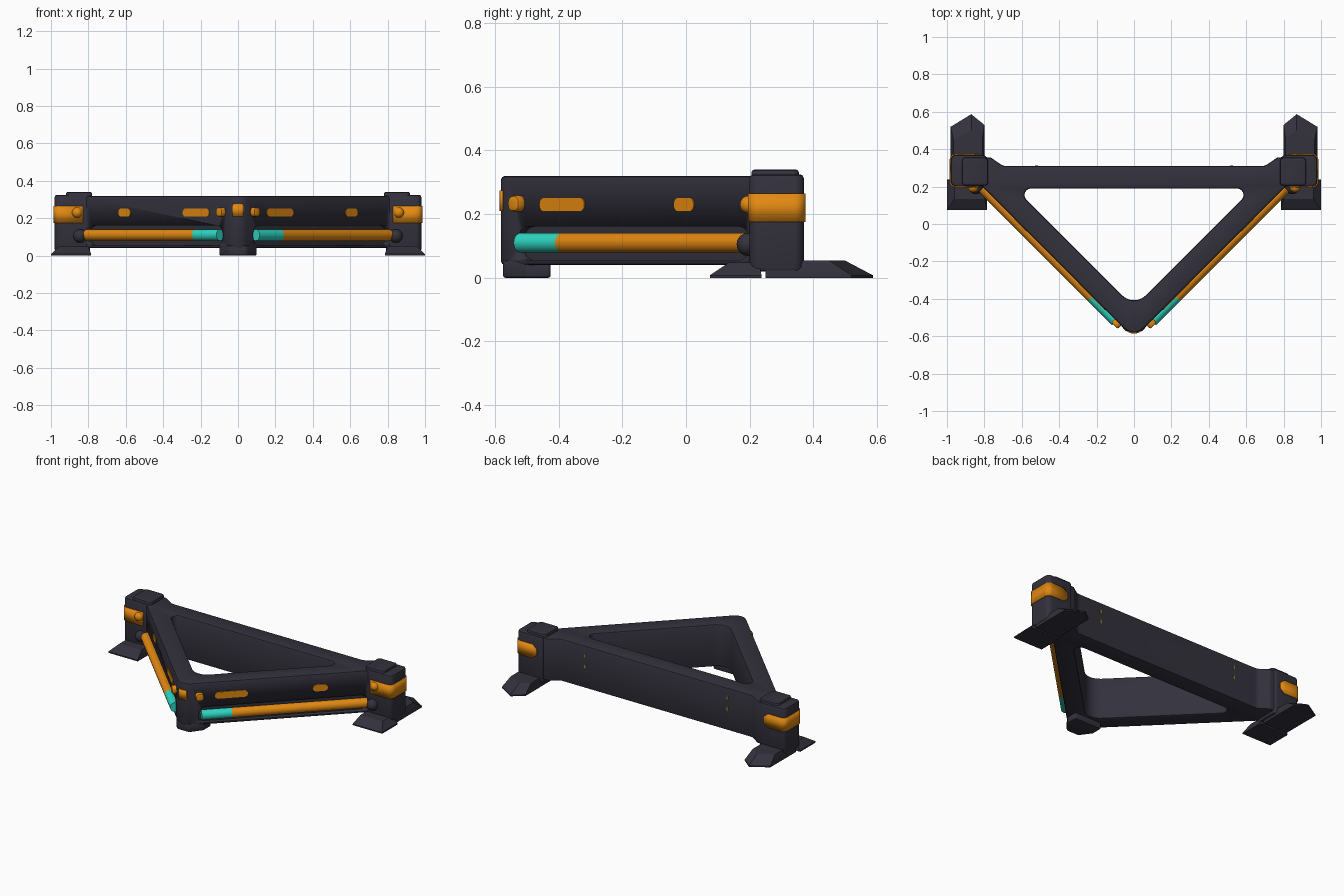
import bpy, bmesh, math
from mathutils import Vector, Matrix

if "Cube" in bpy.data.objects:
    bpy.data.objects.remove(bpy.data.objects["Cube"])


def material(name, rgb):
    m = bpy.data.materials.new(name)
    m.diffuse_color = (*rgb, 1)
    m.use_nodes = True
    m.node_tree.nodes["Principled BSDF"].inputs["Base Color"].default_value = m.diffuse_color
    return m


DARK = material("dark charcoal", (0.033, 0.031, 0.046))
ORANGE = material("orange", (0.76, 0.25, 0.006))
TEAL = material("teal", (0.028, 0.68, 0.54))
OLIVE = material("olive yellow", (0.25, 0.22, 0.03))
C = 0.61          # outer wall plane: x - y = C


def finish(name, mesh, mat, mirror=True):
    bm = bmesh.new()
    bm.from_mesh(mesh)
    bmesh.ops.remove_doubles(bm, verts=bm.verts, dist=1e-5)
    bmesh.ops.recalc_face_normals(bm, faces=bm.faces)
    bm.to_mesh(mesh)
    bm.free()
    mesh.materials.clear()
    mesh.materials.append(mat)
    ob = bpy.data.objects.new(name, mesh)
    bpy.context.collection.objects.link(ob)
    bpy.ops.object.select_all(action='DESELECT')
    bpy.context.view_layer.objects.active = ob
    ob.select_set(True)
    bpy.ops.object.shade_smooth_by_angle(angle=math.radians(30))
    if mirror:
        ob.modifiers.new("mirror", 'MIRROR')
    return ob


def rounded(pts, n=6):
    """Fillet the corners of a closed outline of (x, y, radius)."""
    out = []
    for i, (x, y, r) in enumerate(pts):
        p = Vector((x, y))
        if r == 0:
            out.append(p)
            continue
        a = (Vector(pts[i - 1][:2]) - p).normalized()
        b = (Vector(pts[(i + 1) % len(pts)][:2]) - p).normalized()
        half = a.angle(b) / 2
        mid = p + (a + b).normalized() * (r / math.sin(half))
        s = p + a * (r / math.tan(half)) - mid
        e = p + b * (r / math.tan(half)) - mid
        ang = math.pi - 2 * half
        for k in range(n + 1):
            t = k / n
            out.append(mid + (s * math.sin((1 - t) * ang) + e * math.sin(t * ang)) / math.sin(ang))
    return out


def plate(name, loops, z0, z1, bevel, mat, mirror=True, matrix=None):
    """Extruded outline (further loops are holes) with rounded rims."""
    cu = bpy.data.curves.new(name, 'CURVE')
    cu.dimensions, cu.fill_mode = '2D', 'BOTH'
    cu.extrude = (z1 - z0) / 2 - bevel
    cu.bevel_depth, cu.bevel_resolution, cu.offset = bevel, 1, -bevel
    for loop in loops:
        pts = rounded(loop)
        sp = cu.splines.new('POLY')
        sp.points.add(len(pts) - 1)
        for q, p in zip(sp.points, pts):
            q.co = (p.x, p.y, 0, 1)
        sp.use_cyclic_u = True
    tmp = bpy.data.objects.new("tmp", cu)
    bpy.context.collection.objects.link(tmp)
    dg = bpy.context.evaluated_depsgraph_get()
    mesh = bpy.data.meshes.new_from_object(tmp.evaluated_get(dg))
    bpy.data.objects.remove(tmp)
    mesh.transform((matrix or Matrix()) @ Matrix.Translation((0, 0, (z0 + z1) / 2)))
    return finish(name, mesh, mat, mirror)


def on_wall(s, c, z):
    """Frame on the right wall: local x along it, y up, z outward."""
    h = math.sqrt(0.5)
    return Matrix(((h, 0, h, (s + c) / 2), (h, 0, -h, (s - c) / 2), (0, 1, 0, z), (0, 0, 0, 1)))


def rect(w, h, r):
    return [(-w / 2, -h / 2, r), (w / 2, -h / 2, r), (w / 2, h / 2, r), (-w / 2, h / 2, r)]


def frustum(name, bottom, top, z0, z1, lip, mat):
    """Slab with a short vertical lip that slopes up to a smaller top."""
    bm = bmesh.new()
    rings = [[bm.verts.new((x, y, z)) for x, y in pts]
             for pts, z in ((bottom, z0), (bottom, z0 + lip), (top, z1))]
    n = len(bottom)
    bm.faces.new(rings[0])
    bm.faces.new(rings[2])
    for a, b in zip(rings, rings[1:]):
        for i in range(n):
            bm.faces.new((a[i], a[(i + 1) % n], b[(i + 1) % n], b[i]))
    mesh = bpy.data.meshes.new(name)
    bm.to_mesh(mesh)
    bm.free()
    return finish(name, mesh, mat)


def strip(name, pts, mat, mirror=True):
    """Thin upright band through (x, y, z low, z high)."""
    verts = [v for x, y, a, b in pts for v in ((x, y, a), (x, y, b))]
    faces = [(2 * i, 2 * i + 2, 2 * i + 3, 2 * i + 1) for i in range(len(pts) - 1)]
    mesh = bpy.data.meshes.new(name)
    mesh.from_pydata(verts, [], faces)
    ob = finish(name, mesh, mat, mirror)
    so = ob.modifiers.new("thickness", 'SOLIDIFY')
    so.thickness, so.offset = 0.006, 0


def rod(name, s0, s1, c, z, r, mat):
    """Round bar along the right wall."""
    a, b = (Vector(((s + c) / 2, (s - c) / 2, z)) for s in (s0, s1))
    bm = bmesh.new()
    m = Matrix.Translation((a + b) / 2) @ (b - a).to_track_quat('Z', 'Y').to_matrix().to_4x4()
    bmesh.ops.create_cone(bm, cap_ends=True, segments=20, radius1=r, radius2=r,
                          depth=(b - a).length, matrix=m)
    mesh = bpy.data.meshes.new(name)
    bm.to_mesh(mesh)
    bm.free()
    finish(name, mesh, mat)


def ball(name, loc, r, mat):
    bm = bmesh.new()
    bmesh.ops.create_uvsphere(bm, u_segments=16, v_segments=10, radius=r,
                              matrix=Matrix.Translation(loc))
    mesh = bpy.data.meshes.new(name)
    bm.to_mesh(mesh)
    bm.free()
    finish(name, mesh, mat)


# triangular frame with open middle
half = [(0.81, 0.20, 0), (0.82, 0.36, 0), (0.765, 0.355, 0.02), (0.70, 0.31, 0.05)]
outer = [(0, -C, 0.07)] + half + [(-x, y, r) for x, y, r in reversed(half)]
inner = [(0, -0.445, 0.09), (0.635, 0.19, 0.035), (-0.635, 0.19, 0.035)]
frame = plate("triangle_frame", [outer, inner], 0.04, 0.32, 0.012, DARK, mirror=False)

# grooves that hold the rails
cutter = plate("groove_cutter", [rect(1.03, 0.105, 0.045)], -0.028, 0.05, 0, DARK,
               matrix=on_wall(0.26 + 0.02, C, 0.108))
cutter.hide_render = True
bo = frame.modifiers.new("grooves", 'BOOLEAN')
bo.object, bo.operation, bo.solver = cutter, 'DIFFERENCE', 'EXACT'
dg = bpy.context.evaluated_depsgraph_get()
cut = bpy.data.meshes.new_from_object(frame.evaluated_get(dg))
frame.modifiers.clear()
frame.data = cut
bpy.data.objects.remove(cutter)

# rails with teal tips
rod("rail", -0.165, 1.0, 0.614, 0.11, 0.031, ORANGE)
rod("rail_tip", -0.425, -0.165, 0.614, 0.11, 0.031, TEAL)
ball("rail_socket", (0.845, 0.195, 0.105), 0.036, DARK)

# corner posts, caps and wrapped bands
plate("corner_post", [[(0.79, 0.20, 0.01), (0.98, 0.20, 0.03), (0.98, 0.37, 0.03), (0.79, 0.37, 0.02)]],
      0.02, 0.325, 0.012, DARK)
plate("post_cap", [rect(0.14, 0.15, 0.02)], 0.30, 0.34, 0.01, DARK,
      matrix=Matrix.Translation((0.85, 0.28, 0)))
path = rounded([(0.83, 0.197, 0), (0.983, 0.197, 0.033), (0.983, 0.373, 0.033),
                (0.86, 0.373, 0), (0.83, 0.373, 0)])
strip("post_band", [(p.x, p.y, *((0.20, 0.24) if i == len(path) - 1 else (0.175, 0.265)))
                    for i, p in enumerate(path)], ORANGE)

# round knobs
ball("post_knob", (0.86, 0.197, 0.23), 0.028, ORANGE)
plate("front_knob", [rect(0.05, 0.05, 0.02)], -0.02, 0.028, 0.01, ORANGE,
      matrix=on_wall(-0.44, C, 0.233))

# inlays on the front walls and the front corner
plate("long_inlay", [rect(0.20, 0.044, 0.021)], -0.004, 0.004, 0, ORANGE, matrix=on_wall(-0.165, C, 0.23))
plate("short_inlay", [rect(0.09, 0.044, 0.021)], -0.004, 0.004, 0, ORANGE, matrix=on_wall(0.60, C, 0.23))
cy = -C + 0.07 * math.sqrt(2)
strip("corner_inlay", [(0.072 * math.sin(a), cy - 0.072 * math.cos(a), 0.21, 0.275)
                       for a in [math.radians(d) for d in range(-24, 25, 8)]], ORANGE, mirror=False)

# tiny diamond marks on the back
back = Matrix.Translation((0.52, 0.31, 0)) @ Matrix.Rotation(math.pi / 2, 4, 'X')
for i, z in enumerate((0.185, 0.255)):
    plate(f"back_mark_{i}", [[(-0.008, z, 0), (0, z - 0.018, 0), (0.008, z, 0), (0, z + 0.018, 0)]],
          -0.003, 0.003, 0, OLIVE, matrix=back)

# feet
frustum("back_foot", [(0.80, 0.25), (0.98, 0.25), (0.98, 0.52), (0.87, 0.587), (0.80, 0.53)],
        [(0.81, 0.25), (0.965, 0.25), (0.965, 0.45), (0.87, 0.50), (0.81, 0.46)], 0, 0.054, 0.008, DARK)
frustum("side_foot", [(0.785, 0.075), (1.0, 0.075), (1.0, 0.237), (0.785, 0.237)],
        [(0.80, 0.135), (0.96, 0.135), (0.96, 0.23), (0.80, 0.23)], 0, 0.048, 0.008, DARK)
plate("front_foot", [[(-0.10, -0.50, 0.02), (-0.045, -0.575, 0.03), (0.045, -0.575, 0.03),
                      (0.10, -0.50, 0.02), (0.10, -0.425, 0.01), (-0.10, -0.425, 0.01)]],
      0, 0.055, 0.008, DARK, mirror=False)
